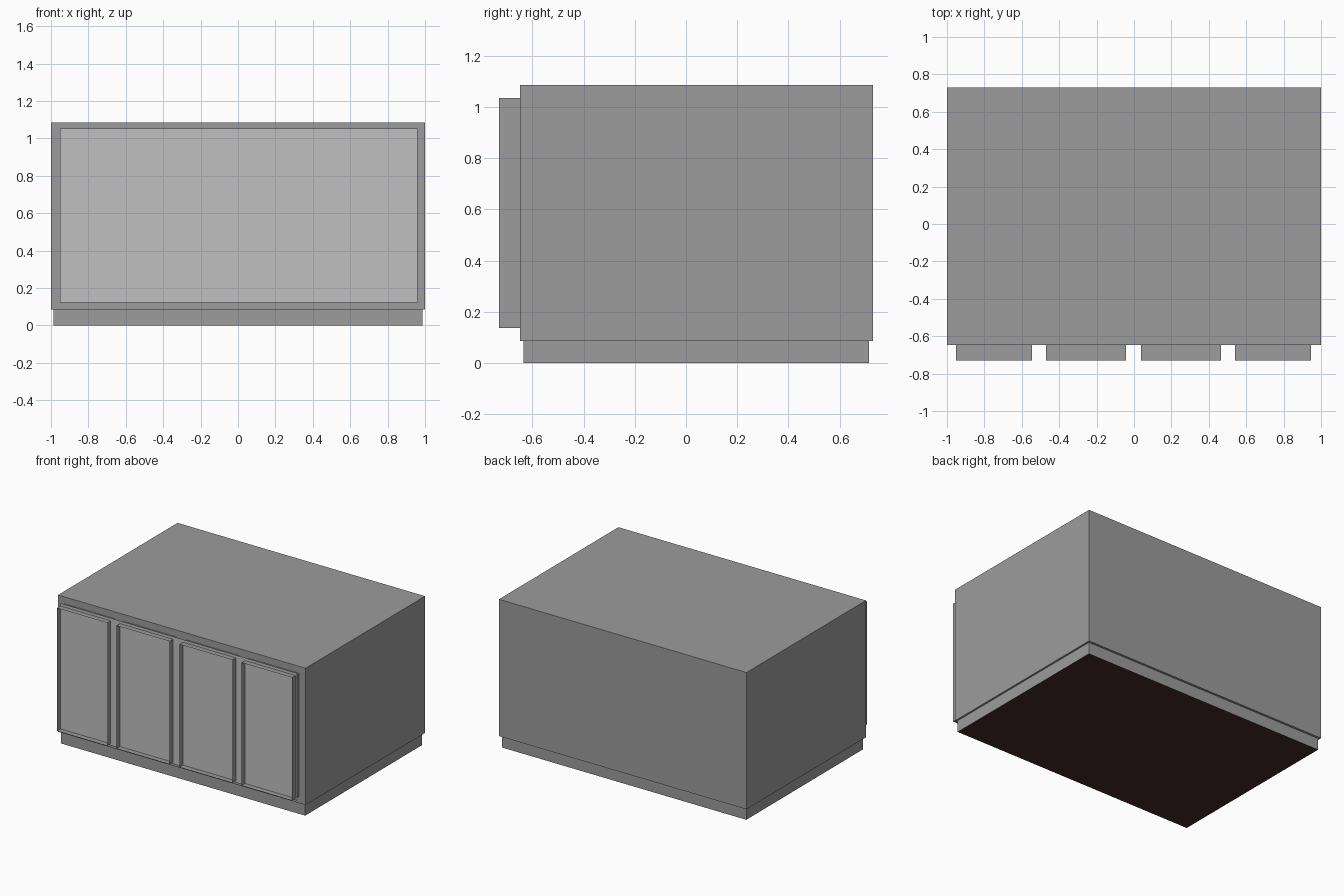
import bpy, bmesh

if "Cube" in bpy.data.objects:
    bpy.data.objects.remove(bpy.data.objects["Cube"])


def material(name, colour):
    m = bpy.data.materials.new(name)
    m.diffuse_color = (*colour, 1.0)
    m.use_nodes = True
    m.node_tree.nodes["Principled BSDF"].inputs["Base Color"].default_value = m.diffuse_color
    return m


grey = material("mid grey", (0.333, 0.333, 0.333))
light = material("light grey", (0.527, 0.527, 0.527))
brown = material("dark brown", (0.06, 0.023, 0.023))


def box(name, lo, hi, mats, drop=None):
    """Axis-aligned box; faces for which drop(normal) is true are left out."""
    bm = bmesh.new()
    bmesh.ops.create_cube(bm, size=1.0)
    for v in bm.verts:
        v.co = [lo[i] + (v.co[i] + 0.5) * (hi[i] - lo[i]) for i in range(3)]
    bm.normal_update()
    if drop:
        gone = [f for f in bm.faces if drop(f.normal)]
        bmesh.ops.delete(bm, geom=gone, context='FACES')
    me = bpy.data.meshes.new(name)
    bm.to_mesh(me)
    bm.free()
    for m in mats:
        me.materials.append(m)
    ob = bpy.data.objects.new(name, me)
    bpy.context.collection.objects.link(ob)
    return ob


# Main cabinet body
box("cabinet_body", (-1, -0.648, 0.086), (1, 0.73, 1.085), [grey])

# Recessed base, dark underneath
base = box("base_plinth", (-0.987, -0.635, 0), (0.987, 0.714, 0.086), [grey, brown])
for p in base.data.polygons:
    if p.normal.z < -0.5:
        p.material_index = 1

# Four open-fronted door surrounds standing out from the front
for i, (x0, x1) in enumerate([(-0.952, -0.545), (-0.47, -0.042),
                              (0.038, 0.466), (0.54, 0.947)]):
    box(f"door_surround_{i + 1}", (x0, -0.73, 0.136), (x1, -0.648, 1.034), [grey],
        drop=lambda n: abs(n.y) > 0.5)

# Thin light sheet that fills the surrounds halfway along their depth
box("front_panel", (-0.952, -0.69, 0.124), (0.961, -0.688, 1.054), [light],
    drop=lambda n: n.y > -0.5)
